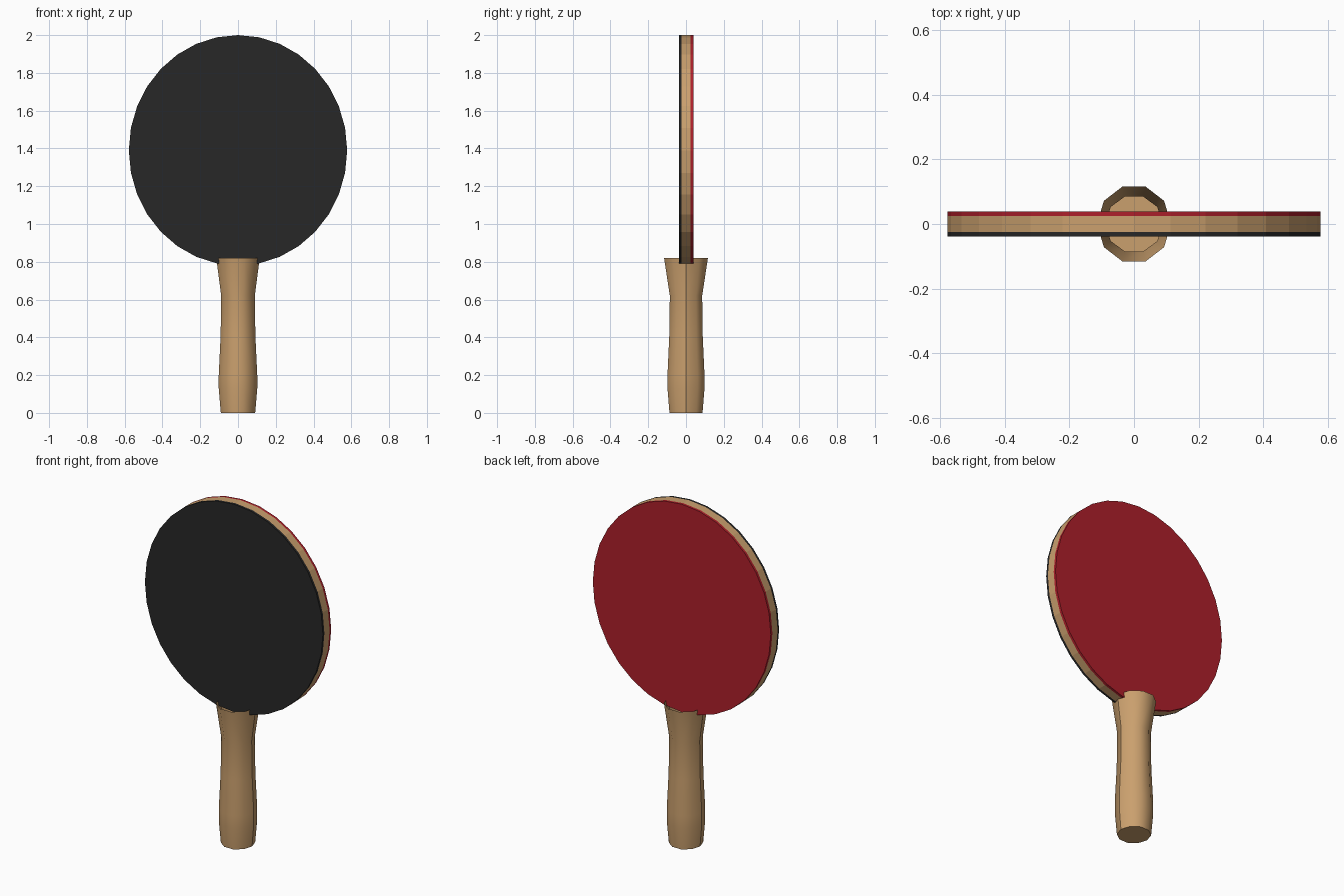
import bpy
import bmesh
from math import pi, sin, cos

if "Cube" in bpy.data.objects:
    bpy.data.objects.remove(bpy.data.objects["Cube"])


def material(name, rgb):
    mat = bpy.data.materials.new(name)
    mat.use_nodes = True
    colour = (*rgb, 1)
    mat.diffuse_color = colour
    mat.node_tree.nodes["Principled BSDF"].inputs["Base Color"].default_value = colour
    return mat


wood = material("tan wood", (0.59, 0.35, 0.155))
black = material("black rubber", (0.02, 0.02, 0.02))
red = material("red rubber", (0.42, 0.014, 0.024))


def make_object(name, bm, mat):
    mesh = bpy.data.meshes.new(name)
    bm.to_mesh(mesh)
    bm.free()
    mesh.materials.append(mat)
    obj = bpy.data.objects.new(name, mesh)
    bpy.context.collection.objects.link(obj)
    return obj


def disc(name, y_front, y_back, mat, sides=32):
    """Slightly tall flat disc standing upright between two depths."""
    bm = bmesh.new()
    ring = [bm.verts.new((0.578 * sin(2 * pi * i / sides), y_front,
                          1.39 + 0.61 * cos(2 * pi * i / sides)))
            for i in range(sides)]
    face = bm.faces.new(ring)
    out = bmesh.ops.extrude_face_region(bm, geom=[face])
    moved = [v for v in out["geom"] if isinstance(v, bmesh.types.BMVert)]
    bmesh.ops.translate(bm, verts=moved, vec=(0, y_back - y_front, 0))
    bmesh.ops.recalc_face_normals(bm, faces=bm.faces)
    return make_object(name, bm, mat)


# Blade: wooden core with a rubber sheet on each side
disc("blade_core", -0.024, 0.024, wood)
disc("front_rubber", -0.038, -0.024, black)
disc("back_rubber", 0.024, 0.039, red)

# Grip profile: height, half width, half depth
PROFILE = [(0, 0.091, 0.092), (0.13, 0.102, 0.103), (0.2, 0.102, 0.103),
           (0.41, 0.092, 0.093), (0.62, 0.089, 0.09), (0.82, 0.115, 0.122)]


def grip_half(name, side, segments=5):
    """Half of the open-topped grip, meeting its twin at a side seam."""
    bm = bmesh.new()
    angles = [pi * i / segments for i in range(segments + 1)]
    rows = [[bm.verts.new((w * cos(a), side * d * sin(a), z)) for a in angles]
            for z, w, d in PROFILE]
    for low, high in zip(rows, rows[1:]):
        for i in range(segments):
            face = bm.faces.new((low[i], low[i + 1], high[i + 1], high[i]))
            face.smooth = True
            face.normal_update()
            if face.normal.y * side < 0:
                face.normal_flip()
    # Flat bottom with its own crisp edge
    base = bm.faces.new(rows[0])
    base.normal_update()
    if base.normal.z > 0:
        base.normal_flip()
    for edge in base.edges:
        edge.smooth = False
    return make_object(name, bm, wood)


grip_half("front_grip", -1)
grip_half("back_grip", 1)
